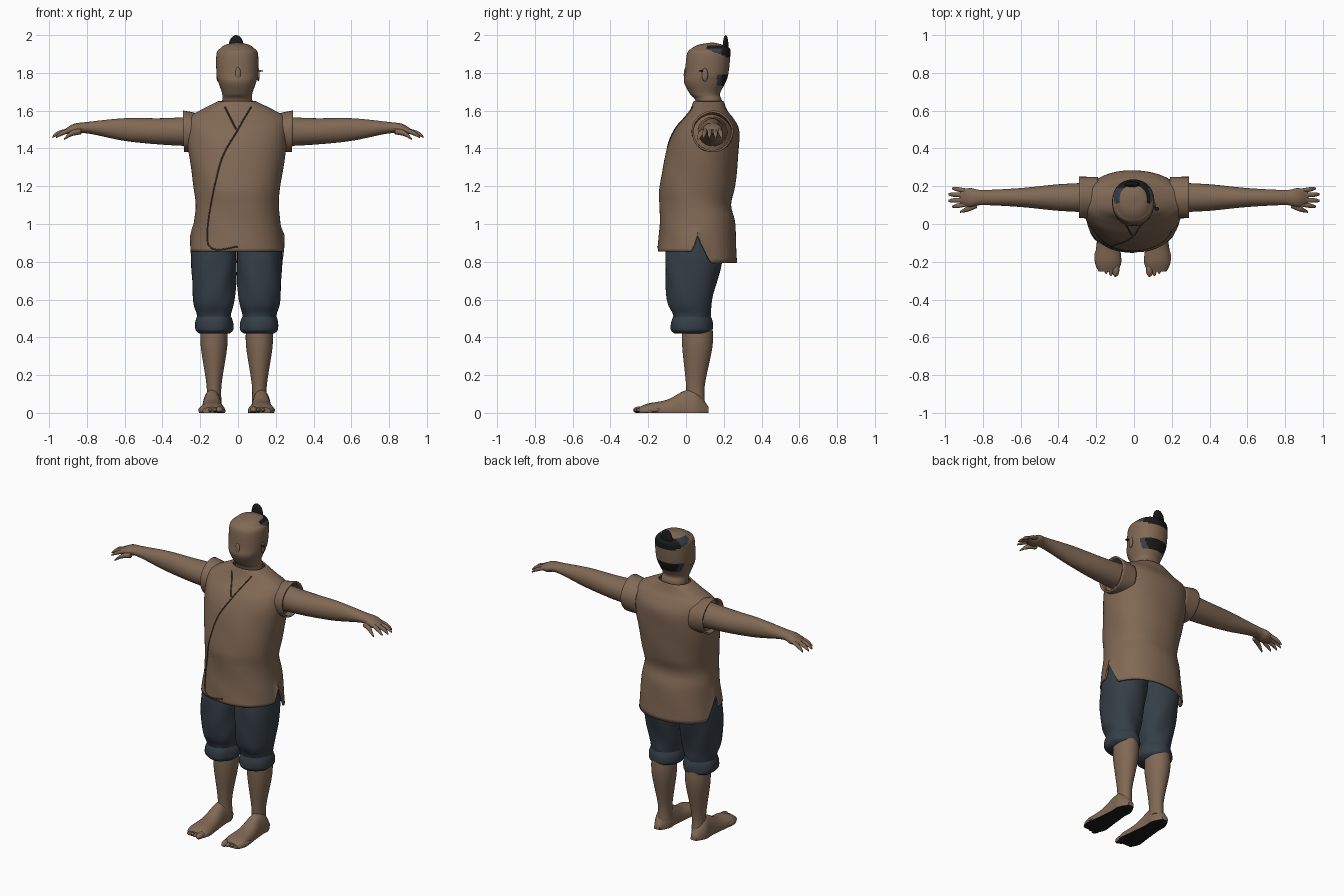
import bpy, bmesh, math
from mathutils import Vector
from mathutils.bvhtree import BVHTree

cube = bpy.data.objects.get("Cube")
if cube:
    bpy.data.objects.remove(cube, do_unlink=True)


def material(name, *colour):
    mat = bpy.data.materials.new(name)
    mat.use_nodes = True
    mat.diffuse_color = (*colour, 1)
    shader = next(node for node in mat.node_tree.nodes if node.type == 'BSDF_PRINCIPLED')
    shader.inputs["Base Color"].default_value = (*colour, 1)
    return mat


BROWN = material("warm brown", .22, .14, .09)
SEAM = material("dark seam brown", .07, .05, .03)
SLATE = material("slate blue", .035, .048, .063)
BLACK = material("soft black", .01, .01, .01)


def spline(rows, steps):
    """Smooth interpolation through a list of rows."""
    result = []
    last = len(rows) - 1
    for i in range(last):
        group = [rows[max(i - 1, 0)], rows[i], rows[i + 1], rows[min(i + 2, last)]]
        for k in range(steps):
            t = k / steps
            result.append([
                b + t * (c - a) / 2 + t * t * (a - 2.5 * b + 2 * c - d / 2)
                + t ** 3 * (1.5 * (b - c) + (d - a) / 2)
                for a, b, c, d in zip(*group)])
    result.append(list(rows[-1]))
    return result


def place(axis, along, across, other):
    if axis == 'x':
        return Vector((along, across, other))
    if axis == 'y':
        return Vector((across, along, other))
    return Vector((across, other, along))


def loft(name, at, rings, mats, axis='z', side=1, shift=0, lean=0, sides=32,
         steps=6, square=2, fold=0, thickness=0, warp=None, rule=None):
    """Skin rings of (along, second centre, first radius, second radius).

    The first centre is constant, apart from its lean along the axis."""
    bm = bmesh.new()
    loops = []
    for along, centre, ra, rb in spline(rings, steps):
        loop = []
        for i in range(sides):
            angle = math.tau * i / sides
            c, s = math.cos(angle), math.sin(angle)
            ripple = 1 + fold * math.sin(5 * angle + 25 * along)
            a = ripple * ra * math.copysign(abs(c) ** (2 / square), c)
            b = ripple * rb * math.copysign(abs(s) ** (2 / square), s)
            start = at + lean * (along - rings[0][0])
            point = place(axis, along, start + a, centre + b)
            point.x = point.x * side + shift
            loop.append(bm.verts.new(warp(point) if warp else point))
        loops.append(loop)
    for low, high in zip(loops, loops[1:]):
        for i in range(sides):
            bm.faces.new((low[i - 1], low[i], high[i], high[i - 1]))
    if not thickness:
        bm.faces.new(loops[0])
        bm.faces.new(loops[-1])
    bmesh.ops.recalc_face_normals(bm, faces=bm.faces)
    if rule:
        for face in bm.faces:
            face.material_index = rule(face.calc_center_median(), face.normal)
    mesh = bpy.data.meshes.new(name)
    bm.to_mesh(mesh)
    bm.free()
    for mat in mats:
        mesh.materials.append(mat)
    ob = bpy.data.objects.new(name, mesh)
    bpy.context.collection.objects.link(ob)
    bpy.ops.object.select_all(action='DESELECT')
    ob.select_set(True)
    bpy.context.view_layer.objects.active = ob
    bpy.ops.object.shade_smooth_by_angle(angle=math.radians(50))
    if thickness:
        solid = ob.modifiers.new("cloth thickness", 'SOLIDIFY')
        solid.thickness = thickness
        solid.offset = -1
    return ob


def blob(name, centre, size, mats, **options):
    """A rounded lump, made as a loft with a circular profile."""
    x, y, z = centre
    rx, ry, rz = size
    rings = []
    for k in range(9):
        angle = math.pi * k / 8
        width = max(math.sin(angle), .05)
        rings.append((z - rz * math.cos(angle), y, rx * width, ry * width))
    return loft(name, x, rings, mats, sides=16, steps=2, **options)


# Sleeveless jacket, with side slits and a lower hem at the back
def hem(point):
    if point.z < 1:
        d = point.y - .06
        edge = max(.855, .94 + 3 * d) if d < 0 else max(.795, .94 - 2 * d)
        point.z = edge + (point.z - .8) * 5 * (1 - edge)
    return point


jacket = loft("jacket", 0, [
    (.8, .06, .25, .21), (1, .06, .23, .2), (1.1, .05, .22, .19),
    (1.2, .06, .23, .2), (1.4, .09, .26, .19), (1.5, .11, .27, .17),
    (1.56, .12, .26, .13), (1.6, .12, .2, .1), (1.65, .12, .1, .08)],
    [BROWN], shift=-.005, sides=96, square=2.2, fold=.006, thickness=.01, warp=hem)

# Wrapped front edges, laid on the jacket surface
surface = BVHTree.FromPolygons([vert.co for vert in jacket.data.vertices],
                               [poly.vertices[:] for poly in jacket.data.polygons])


def piping(name, path):
    hits = [surface.ray_cast(Vector((x, -1, z)), Vector((0, 1, 0)))[0]
            for x, z in spline(path, 12)]
    hits = [hit for hit in hits if hit]
    curve = bpy.data.curves.new(name, 'CURVE')
    curve.dimensions = '3D'
    curve.bevel_depth = .004
    curve.bevel_resolution = 2
    line = curve.splines.new('POLY')
    line.points.add(len(hits) - 1)
    for point, hit in zip(line.points, hits):
        point.co = (*hit, 1)
    curve.materials.append(SEAM)
    bpy.context.collection.objects.link(bpy.data.objects.new(name, curve))


piping("front_wrap_edge", [(.07, 1.62), (0, 1.5), (-.1, 1.3), (-.16, .9), (0, .88)])
piping("inner_collar_edge", [(-.07, 1.62), (-.01, 1.5)])


# Head and neck, with a shaved crown and hair patches at the back
def hair(centre, normal):
    x, y, z = centre
    if y > .11 and 1.885 < z < 1.945 and z > 1.97 - .4 * y:
        return 2 if y > .19 or (x > 0 and z > 1.93) else 1
    if y > .165 and 1.73 < z < 1.795:
        return 2 if y > .19 else 1
    return 0


loft("head", 0, [
    (1.55, .12, .09, .07), (1.65, .12, .08, .07), (1.69, .1, .08, .08),
    (1.75, .1, .1, .11), (1.8, .11, .11, .115), (1.9, .12, .11, .115),
    (1.93, .13, .09, .1), (1.95, .13, .06, .06), (1.96, .14, .01, .01)],
    [BROWN, SLATE, BLACK], shift=-.004, sides=64, steps=9, square=2.2, rule=hair)
blob("topknot", (-.01, .21, 1.94), (.04, .015, .06), [BLACK])
blob("nose", (0, 0, 1.79), (.016, .012, .04), [BROWN])
blob("ear_pin", (.12, .08, 1.81), (.012, .01, .004), [BLACK])


# Soles are the low faces that look down
def sole(centre, normal):
    return 1 if normal.z < -.6 and centre.z < .01 else 0


def ground(point):
    point.z = max(point.z, 0)
    return point


def slant(point):
    point.x *= 1 + min(0, point.z - 1.45) / 4
    return point


for side, tag in ((1, "left_"), (-1, "right_")):
    arm = dict(axis='x', side=side)
    leg = dict(side=side, shift=-.007)
    foot = dict(leg, warp=ground, rule=sole)

    blob(tag + "ear", (.107, .1, 1.79), (.008, .016, .035), [BROWN], side=side)

    # Armhole edge, arm and palm
    loft(tag + "armhole", .14, [(.19, 1.48, .11, .1), (.29, 1.49, .11, .11)],
         [BROWN], fold=.012, thickness=.01, warp=slant, **arm)
    loft(tag + "arm", .14, [
        (.2, 1.49, .08, .08), (.4, 1.49, .07, .07), (.6, 1.5, .05, .06),
        (.8, 1.51, .04, .03), (.87, 1.5, .05, .03), (.92, 1.49, .03, .01)],
        [BROWN], **arm)

    # Fingers and thumb
    for i, finger in enumerate(("index", "middle", "ring", "little")):
        spread = i - 1.5
        tip = .985 - .01 * spread ** 2
        loft(f"{tag}{finger}_finger", .14 + .023 * spread, [
            (.88, 1.5, .012, .012), (tip - .03, 1.48, .012, .012),
            (tip, 1.46, .005, .005)], [BROWN], lean=spread / 9, sides=12, **arm)
    loft(tag + "thumb", .1, [
        (.83, 1.49, .015, .015), (.88, 1.48, .015, .015), (.92, 1.45, .005, .005)],
        [BROWN], lean=-.4, sides=12, **arm)

    # Short trousers with rolled cuff
    loft(tag + "trouser_leg", .12, [
        (.45, .03, .08, .09), (.52, .03, .09, .1), (.6, .02, .11, .12),
        (.8, .04, .12, .15), (.94, .06, .11, .15)],
        [SLATE], sides=48, square=2.2, fold=.02, **leg)
    loft(tag + "cuff", .12, [
        (.42, .03, .08, .09), (.44, .03, .1, .11), (.48, .03, .1, .11),
        (.51, .03, .09, .1)], [SLATE], sides=48, fold=.02, **leg)

    # Lower leg, foot and toes
    loft(tag + "calf", .12, [
        (.05, .05, .04, .05), (.15, .05, .04, .05), (.35, .06, .07, .08),
        (.46, .06, .07, .08)], [BROWN], **leg)
    loft(tag + "foot", .13, [
        (-.25, .01, .05, .02), (-.2, .01, .07, .04), (-.1, .01, .06, .06),
        (0, .01, .05, .11), (.06, .01, .05, .1), (.12, .01, .02, .02)],
        [BROWN, BLACK], axis='y', square=2.2, **foot)
    for i in range(5):
        width = .013 if i else .02
        blob(f"{tag}toe_{i + 1}", (.09 + .025 * i, -.24 + .004 * i * i, .015),
             (width, .04, width), [BROWN, BLACK], **foot)
